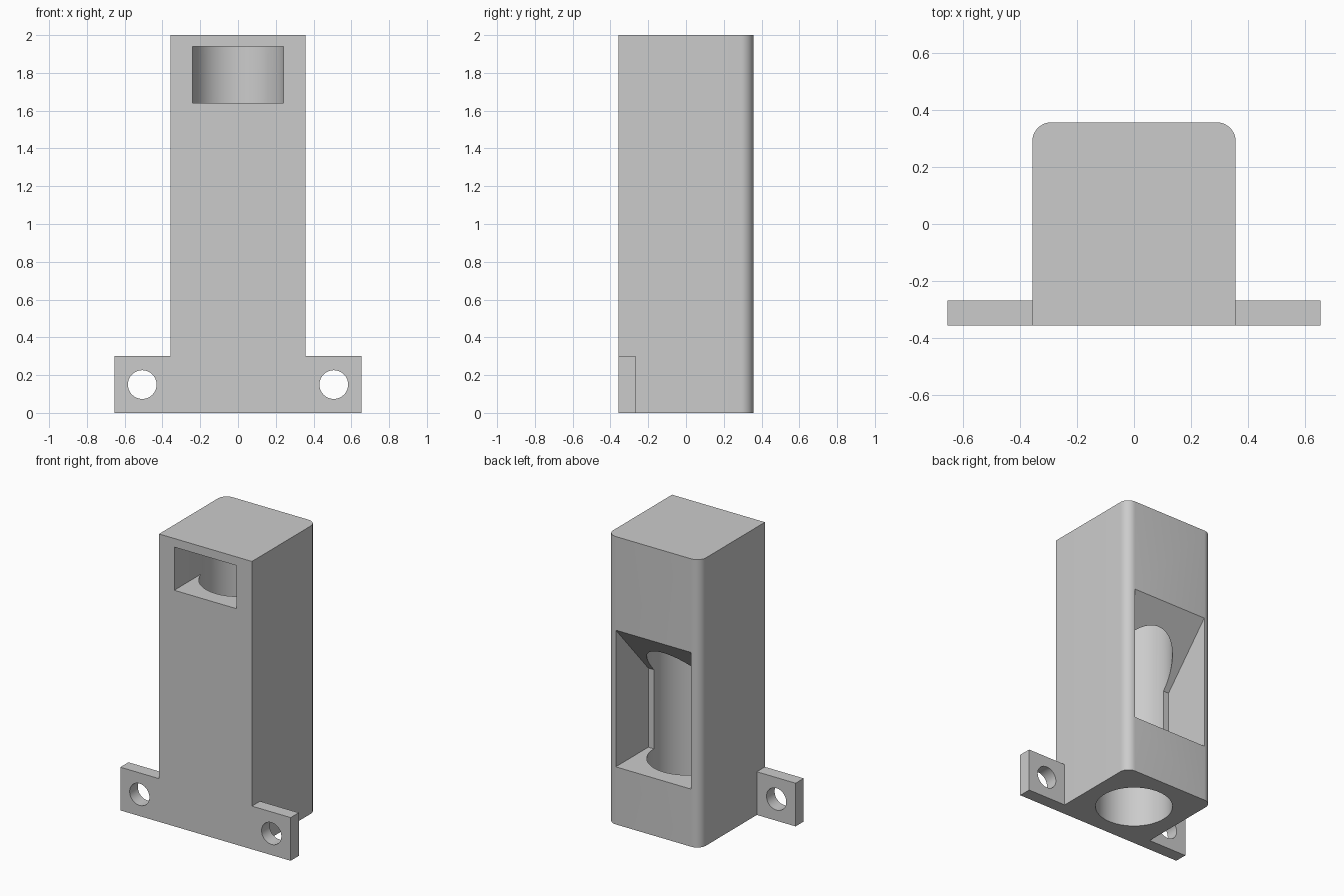
import bpy, bmesh
from math import radians, pi
from mathutils import Matrix

default = bpy.data.objects.get("Cube")
if default:
    bpy.data.objects.remove(default, do_unlink=True)

grey = bpy.data.materials.new("plain grey")
grey.use_nodes = True
COLOUR = (0.6, 0.6, 0.6, 1)
grey.diffuse_color = COLOUR
grey.node_tree.nodes["Principled BSDF"].inputs["Base Color"].default_value = COLOUR

W = 0.357        # half width of the tower
FLAT = 0.29      # half width between the rounded back corners
BORE = 0.247


def finish(name, bm):
    bmesh.ops.recalc_face_normals(bm, faces=bm.faces)
    mesh = bpy.data.meshes.new(name)
    bm.to_mesh(mesh)
    bm.free()
    mesh.materials.append(grey)
    obj = bpy.data.objects.new(name, mesh)
    bpy.context.collection.objects.link(obj)
    return obj


def prism(name, outline, low, high, axis="z"):
    """Extrude an (x, y) outline along z, or a (y, z) outline along x."""
    bm = bmesh.new()
    place = (lambda p: (p[0], p[1], low)) if axis == "z" else (lambda p: (low, p[0], p[1]))
    face = bm.faces.new([bm.verts.new(place(p)) for p in outline])
    new = bmesh.ops.extrude_face_region(bm, geom=[face])["geom"]
    d = high - low
    bmesh.ops.translate(bm, verts=[v for v in new if isinstance(v, bmesh.types.BMVert)],
                        vec=(0, 0, d) if axis == "z" else (d, 0, 0))
    return finish(name, bm)


def cylinder(name, radius, depth, centre, sides, tilt=0):
    bm = bmesh.new()
    bmesh.ops.create_cone(bm, cap_ends=True, segments=sides, radius1=radius, radius2=radius,
                          depth=depth, matrix=Matrix.Translation(centre) @ Matrix.Rotation(tilt, 4, "X"))
    return finish(name, bm)


def cut(obj, cutter):
    mod = obj.modifiers.new(cutter.name, "BOOLEAN")
    mod.operation, mod.solver, mod.object = "DIFFERENCE", "EXACT", cutter
    cutter.hide_render = True
    bpy.context.view_layer.objects.active = obj
    bpy.ops.object.modifier_apply(modifier=mod.name)
    bpy.data.objects.remove(cutter, do_unlink=True)


# Outline of tower and mounting ears, drawn as one solid base profile
tower = prism("tower", [(-W, -W), (W, -W), (W, W), (-W, W)], 0, 2)
bm = bmesh.new()
bm.from_mesh(tower.data)
corners = [e for e in bm.edges if all(v.co.y > 0 for v in e.verts)
           and abs(e.verts[0].co.z - e.verts[1].co.z) > 1]
bmesh.ops.bevel(bm, geom=corners, offset=W - FLAT, segments=10, profile=0.5, affect="EDGES")
bm.to_mesh(tower.data)
bm.free()

# Vertical bore, open at the bottom
cut(tower, cylinder("bore", BORE, 2.04, (0, 0, 0.92), 96))
# Front window near the top, level with the end of the bore
cut(tower, prism("front_window", [(-0.24, -0.5), (0.24, -0.5), (0.24, 0), (-0.24, 0)], 1.64, 1.94))
# Back window with a ceiling that slopes down towards the bore
cut(tower, prism("back_window", [(0, 0.4), (0.5, 0.4), (0.5, 1.51), (0, 0.95)], -FLAT, FLAT, "x"))

# Mounting ears with screw holes
for side, name in ((-1, "right_ear"), (1, "left_ear")):
    xs = sorted((side * W, side * 0.655))
    ear = prism(name, [(xs[0], -W), (xs[1], -W), (xs[1], -0.268), (xs[0], -0.268)], 0, 0.3)
    cut(ear, cylinder("screw_hole", 0.076, 0.5, (side * 0.507, -0.3, 0.15), 48, pi / 2))

# Smooth the curved walls while keeping edges crisp
for obj in bpy.context.view_layer.objects:
    obj.select_set(obj.name in ("tower", "right_ear", "left_ear"))
bpy.context.view_layer.objects.active = tower
bpy.ops.object.shade_smooth_by_angle(angle=radians(30))
